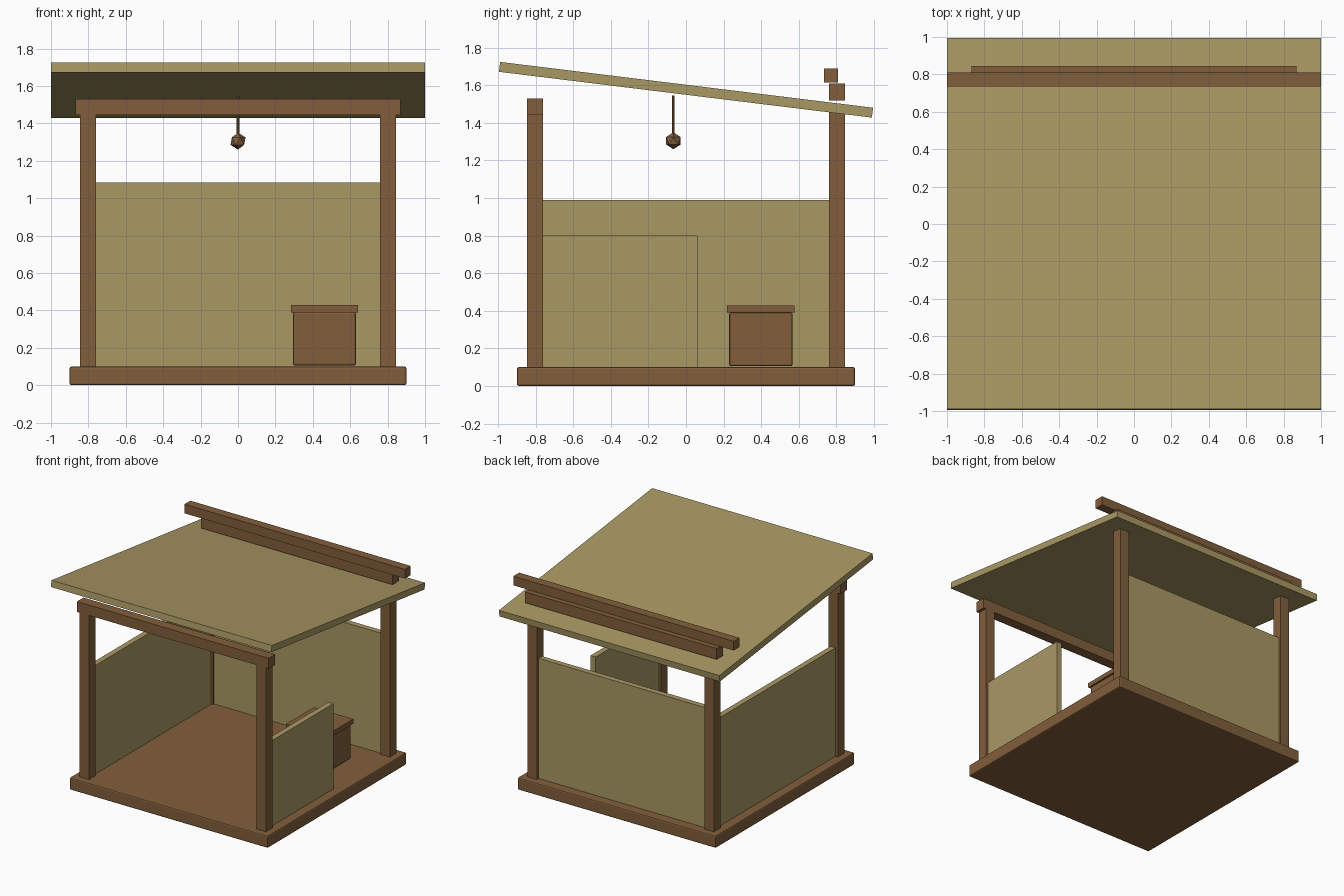
import bpy, math

cube = bpy.data.objects.get("Cube")
if cube:
    bpy.data.objects.remove(cube, do_unlink=True)


def make_material(name, rgb):
    mat = bpy.data.materials.new(name)
    mat.use_nodes = True
    mat.diffuse_color = (*rgb, 1)
    mat.node_tree.nodes["Principled BSDF"].inputs["Base Color"].default_value = (*rgb, 1)
    return mat


wood = make_material("brown wood", (0.223, 0.114, 0.045))
panel = make_material("tan panel", (0.402, 0.314, 0.127))


def box(name, x, y, z, mat, bevel=0):
    """Box from (min, max) ranges on each axis."""
    ranges = (x, y, z)
    bpy.ops.mesh.primitive_cube_add(size=1, location=[(a + b) / 2 for a, b in ranges])
    obj = bpy.context.object
    obj.name = name
    obj.scale = [b - a for a, b in ranges]
    bpy.ops.object.transform_apply(location=False, rotation=False, scale=True)
    obj.data.materials.append(mat)
    if bevel:
        mod = obj.modifiers.new("soft edges", "BEVEL")
        mod.width = bevel
        mod.segments = 2
    return obj


# Floor
FLOOR = 0.1
box("floor", (-0.9, 0.9), (-0.9, 0.9), (0, FLOOR), wood, 0.01)

# Corner posts
IN, OUT = 0.76, 0.845
for side, x in (("right", (-OUT, -IN)), ("left", (IN, OUT))):
    box("front_post_" + side, x, (-OUT, -IN), (FLOOR, 1.445), wood)
    box("back_post_" + side, x, (IN, OUT), (FLOOR, 1.47), wood)

# Beams
box("front_beam", (-0.87, 0.87), (-OUT, -IN), (1.445, 1.53), wood)
box("back_beam", (-0.87, 0.87), (IN, OUT), (1.52, 1.61), wood)
box("ridge_beam", (-1, 1), (0.735, 0.81), (1.615, 1.69), wood)

# Walls
WALL = (0.777, 0.823)
box("back_wall", (-IN, IN), WALL, (FLOOR, 1.085), panel)
box("right_wall", (-WALL[1], -WALL[0]), (-IN, IN), (FLOOR, 0.99), panel)
box("left_half_wall", WALL, (-IN, 0.06), (FLOOR, 0.8), panel)

# Sloping roof
roof = box("roof", (-1, 1), (-1, 1), (1.55, 1.603), panel)
roof.rotation_euler.x = -math.radians(7)

# Crate with lid
box("crate", (0.295, 0.63), (0.23, 0.567), (0.105, 0.392), wood, 0.01)
box("crate_lid", (0.283, 0.642), (0.218, 0.578), (0.39, 0.428), wood)

# Hanging lamp
bpy.ops.mesh.primitive_cylinder_add(vertices=8, radius=0.007, depth=0.225, location=(0, -0.067, 1.4325))
rod = bpy.context.object
rod.name = "lamp_rod"
rod.data.materials.append(wood)
bpy.ops.mesh.primitive_ico_sphere_add(subdivisions=1, radius=0.045, location=(0, -0.067, 1.305))
lamp = bpy.context.object
lamp.name = "lamp"
lamp.data.materials.append(wood)
